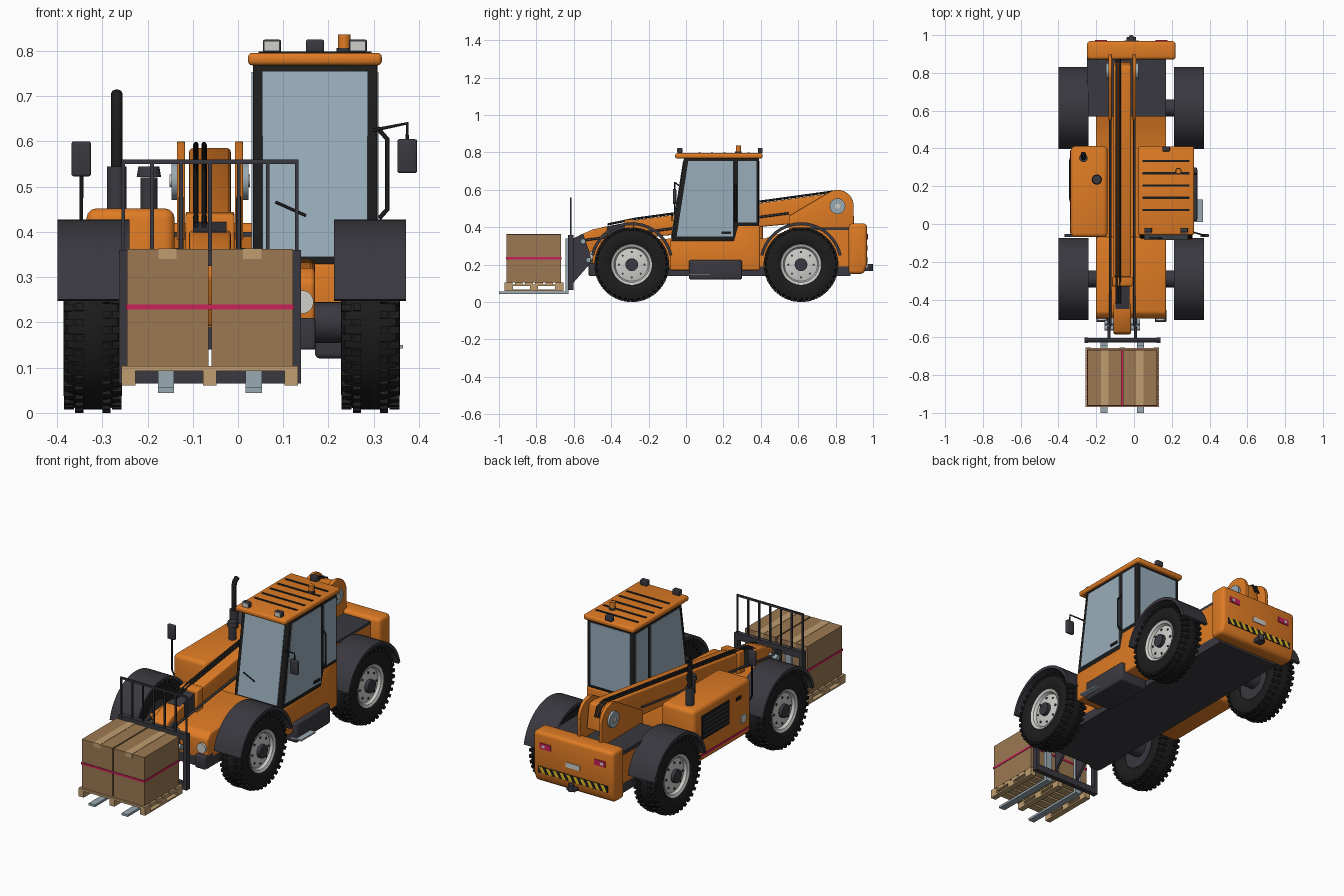
import bpy, bmesh, math
from mathutils import Matrix, Vector

cube = bpy.data.objects.get("Cube")
if cube:
    bpy.data.objects.remove(cube, do_unlink=True)

MID = -0.014           # centre line of the vehicle
BOOM = -0.062          # centre line of boom and load


def material(name, r, g, b):
    m = bpy.data.materials.new(name)
    m.use_nodes = True
    m.diffuse_color = (r, g, b, 1)
    m.node_tree.nodes["Principled BSDF"].inputs["Base Color"].default_value = (r, g, b, 1)
    return m


orange = material("orange paint", .74, .2, .018)
charcoal = material("charcoal plastic", .042, .04, .05)
black = material("black rubber", .012, .012, .012)
glass = material("blue grey glass", .32, .42, .5)
white = material("pale grey rim", .62, .62, .6)
steel = material("steel", .32, .4, .45)
card = material("cardboard", .33, .19, .085)
wood = material("pale wood", .52, .34, .16)
red = material("crimson", .6, .015, .1)
yellow = material("yellow", .85, .55, .02)


def finish(name, bm, mat, bevel=0.0):
    bmesh.ops.recalc_face_normals(bm, faces=bm.faces)
    if bevel:
        edges = [e for e in bm.edges if e.is_manifold and e.calc_face_angle() > .4]
        bmesh.ops.bevel(bm, geom=edges, offset=bevel, segments=3, profile=.5,
                        affect='EDGES', clamp_overlap=True)
    mesh = bpy.data.meshes.new(name)
    bm.to_mesh(mesh)
    bm.free()
    mesh.materials.append(mat)
    mesh.shade_smooth()
    mesh.set_sharp_from_angle(angle=math.radians(35))
    ob = bpy.data.objects.new(name, mesh)
    bpy.context.collection.objects.link(ob)
    return ob


def prism(name, x0, x1, points, mat, bevel=0.0):
    """Side profile of (y, z) points, drawn out from x0 to x1."""
    bm = bmesh.new()
    face = bm.faces.new([bm.verts.new((x0, y, z)) for y, z in points])
    out = bmesh.ops.extrude_face_region(bm, geom=[face])["geom"]
    bmesh.ops.translate(bm, vec=(x1 - x0, 0, 0),
                        verts=[v for v in out if isinstance(v, bmesh.types.BMVert)])
    return finish(name, bm, mat, bevel)


def box(name, x0, x1, y0, y1, z0, z1, mat, bevel=0.0):
    return prism(name, x0, x1, [(y0, z0), (y1, z0), (y1, z1), (y0, z1)], mat, bevel)


def cylinder(name, centre, r, depth, axis, mat, top=None, sides=24):
    bm = bmesh.new()
    turn = Vector((0, 0, 1)).rotation_difference(Vector(axis)).to_matrix().to_4x4()
    bmesh.ops.create_cone(bm, cap_ends=True, segments=sides, radius1=r, depth=depth,
                          radius2=r if top is None else top,
                          matrix=Matrix.Translation(centre) @ turn)
    return finish(name, bm, mat)


def tube(name, points, r, mat):
    curve = bpy.data.curves.new(name, 'CURVE')
    curve.dimensions = '3D'
    curve.bevel_depth, curve.bevel_resolution, curve.use_fill_caps = r, 2, True
    spline = curve.splines.new('POLY')
    spline.points.add(len(points) - 1)
    for p, co in zip(spline.points, points):
        p.co = (*co, 1)
    curve.materials.append(mat)
    ob = bpy.data.objects.new(name, curve)
    bpy.context.collection.objects.link(ob)


def lathe(name, profile, centre, mat):
    """Spin (x, radius) points round a sideways axle."""
    bm = bmesh.new()
    vs = [bm.verts.new((x, 0, r)) for x, r in profile]
    es = [bm.edges.new(pair) for pair in zip(vs, vs[1:])]
    bmesh.ops.spin(bm, geom=vs + es, axis=(1, 0, 0), cent=(0, 0, 0),
                   angle=math.tau, steps=48, use_duplicate=False)
    bmesh.ops.remove_doubles(bm, verts=bm.verts, dist=.0001)
    bmesh.ops.translate(bm, verts=bm.verts, vec=centre)
    return finish(name, bm, mat)


def arc(cy, cz, r, a0, a1, n):
    steps = [math.radians(a0 + (a1 - a0) * i / n) for i in range(n + 1)]
    return [(cy + r * math.cos(a), cz + r * math.sin(a)) for a in steps]


# Wheels, axles and fenders
def wheel(label, side, y):
    c = Vector((MID + side * .307, y, .2))
    half = [(.05, .105), (.061, .12), (.065, .16), (.056, .184), (.03, .192)]
    lathe(label + "_tyre", half + [(-x, r) for x, r in reversed(half)], c, black)
    rim = [(.05, .112), (.056, .108), (.05, .095), (.036, .088), (.044, .05), (.044, 0)]
    lathe(label + "_rim", [(side * x, r) for x, r in rim], c, white)
    lathe(label + "_rim_back", [(-side * .04, .112), (-side * .04, 0)], c, charcoal)
    cylinder(label + "_hub", c + Vector((side * .05, 0, 0)), .034, .025, (1, 0, 0), charcoal)
    for i in range(8):
        a = math.tau * i / 8
        cylinder(label + "_bolt", c + Vector((side * .04, .068 * math.cos(a), .068 * math.sin(a))),
                 .006, .008, (1, 0, 0), charcoal, sides=8)
    bm = bmesh.new()
    count = 36
    for i in range(count):
        for off, r, w in ((-.053, .184, .022), (-.03, .192, .018), (.03, .192, .018), (.053, .184, .022)):
            turn = Matrix.Rotation(math.tau * (i + (off > 0) / 2) / count, 4, 'X')
            bmesh.ops.create_cube(bm, size=1, matrix=Matrix.Translation(c) @ turn
                                  @ Matrix.Translation((off, 0, r)) @ Matrix.Diagonal((w, .016, .016, 1)))
    finish(label + "_lugs", bm, black)
    inner, outer = MID + side * .226, MID + side * .385
    prism(label + "_fender", inner, outer,
          arc(y, .205, .222, 12, 168, 20) + arc(y, .205, .206, 168, 12, 20), charcoal)


for y, end in ((-.29, "front"), (.615, "rear")):
    for side, name in ((1, "left"), (-1, "right")):
        wheel(end + "_" + name, side, y)
    cylinder(end + "_axle", (MID, y, .2), .045, .56, (1, 0, 0), charcoal)

# Chassis
box("underbody", -.2, .17, -.5, .88, .14, .19, charcoal)
prism("front_chassis", -.2, .17, [(-.5, .18), (-.5, .29), (-.47, .32), (-.07, .34), (-.07, .18)], orange, .01)
prism("mid_chassis", -.2, .17, [(-.08, .18), (-.08, .32), (.42, .34), (.57, .39), (.57, .18)], orange)
box("rear_chassis", -.2, .17, .56, .88, .18, .385, orange)
box("rear_deck", -.25, .17, .57, .89, .38, .4, charcoal)
for side in (-1, 1):
    cylinder("headlight", (MID + side * .155, -.502, .245), .026, .02, (0, 1, 0), white)
    box("front_bumper_foot", MID + side * .155 - .03, MID + side * .155 + .03, -.52, -.45, .14, .21, charcoal, .006)

# Counterweight with rear markings
prism("counterweight", MID - .235, MID + .235,
      [(.87, .15), (.95, .15), (.968, .2), (.968, .42), (.87, .42)], orange, .018)
for side in (-1, 1):
    x = MID + side * .16
    box("tail_light", x - .032, x + .032, .965, .973, .335, .365, red)
    box("tail_light_lens", x + side * .012 - .009, x + side * .012 + .009, .965, .974, .343, .357, white)
box("rear_plate", MID - .04, MID + .04, .965, .972, .277, .303, white)
box("hazard_board", MID - .205, MID + .205, .965, .97, .205, .24, black)
for i in range(10):
    x = MID - .2 + i * .04
    bm = bmesh.new()
    bm.faces.new([bm.verts.new((x + dx, .9715, z)) for dx, z in
                  ((0, .207), (.02, .207), (.038, .238), (.018, .238))])
    finish("hazard_stripe", bm, yellow)
box("hitch", MID - .025, MID + .025, .95, .99, .165, .185, charcoal, .004)
cylinder("hitch_pin", (MID, .985, .185), .015, .035, (0, 0, 1), charcoal)

# Engine housing on the right
box("engine_hood", -.335, -.14, -.07, .412, .16, .452, orange, .022)
box("engine_grille", -.341, -.33, .12, .35, .28, .405, black)
for i in range(5):
    z = .297 + i * .022
    box("grille_slat", -.344, -.34, .13, .34, z, z + .008, charcoal)
box("hood_latch", -.34, -.33, .02, .06, .375, .392, black)
box("filler_plate", -.34, -.33, -.02, .02, .24, .28, white)
box("side_stripe", -.338, -.33, -.05, .39, .19, .202, red)
cylinder("exhaust_muffler", (-.268, .35, .49), .022, .11, (0, 0, 1), charcoal)
tube("exhaust_pipe", [(-.268, .35, .5), (-.268, .35, .675), (-.268, .357, .692), (-.268, .375, .705)], .013, black)
cylinder("air_cleaner_stem", (-.197, .235, .48), .019, .08, (0, 0, 1), charcoal)
cylinder("air_cleaner_cap", (-.197, .235, .533), .027, .024, (0, 0, 1), charcoal, top=.023)
tube("right_mirror_stalk", [(-.33, -.06, .33), (-.346, -.06, .36), (-.346, -.06, .54)], .004, black)
box("right_mirror", -.368, -.325, -.07, -.052, .523, .6, charcoal, .005)

# Cab on the left
prism("cab_base", .03, .31, [(-.085, .17), (-.085, .33), (.255, .33), (.275, .41), (.395, .41), (.395, .17)], orange, .008)
prism("cab_frame", .033, .308, [(-.08, .325), (-.01, .775), (.39, .775), (.39, .325)], black, .005)
prism("windscreen", .054, .286, [(-.081, .345), (-.016, .755), (0, .755), (-.06, .345)], glass)
box("rear_window", .054, .286, .38, .393, .425, .755, glass)
for x, name in ((.304, "outer"), (.03, "inner")):
    prism(name + "_door_glass", x, x + .007, [(-.05, .35), (.012, .753), (.252, .753), (.252, .35)], glass)
    prism(name + "_quarter_glass", x, x + .007, [(.278, .425), (.278, .753), (.376, .753), (.376, .425)], glass)
box("cab_roof", .022, .318, -.058, .41, .768, .796, orange, .01)
for i in range(5):
    y = .074 + i * .065
    box("roof_slot", .045, .295, y - .006, y + .006, .79, .799, black)
for x in (.075, .265):
    box("roof_lamp", x - .02, x + .02, -.045, -.02, .797, .825, charcoal, .004)
    box("roof_lamp_lens", x - .017, x + .017, -.049, -.043, .8, .822, white)
box("rear_roof_lamp", .15, .19, .385, .41, .797, .825, charcoal, .004)
cylinder("beacon_base", (.235, .28, .8), .017, .012, (0, 0, 1), charcoal)
cylinder("beacon", (.235, .28, .82), .014, .032, (0, 0, 1), orange)
tube("wiper", [(.083, -.073, .466), (.15, -.076, .436)], .003, black)
box("door_handle", .308, .317, .19, .24, .365, .378, black)
tube("grab_rail", [(.308, .265, .63), (.33, .265, .605), (.33, .265, .45), (.312, .265, .43)], .005, black)
tube("left_mirror_arm", [(.3, -.04, .625), (.374, -.06, .64), (.374, -.06, .6)], .004, black)
box("left_mirror", .352, .396, -.07, -.052, .53, .605, charcoal, .005)
box("step_box", .17, .335, .015, .3, .12, .225, charcoal, .012)
box("step_plate", .3, .365, .01, .13, .142, .15, steel)

# Lift boom
prism("outer_boom", BOOM - .046, BOOM + .046, [(.86, .45), (.84, .58), (.8, .585), (-.28, .437), (-.28, .34), (.7, .43)], orange, .008)
prism("boom_collar", BOOM - .054, BOOM + .054, [(-.28, .33), (-.28, .445), (-.33, .438), (-.33, .325)], orange, .005)
prism("inner_boom", BOOM - .037, BOOM + .037, [(-.3, .34), (-.3, .428), (-.45, .4), (-.45, .315)], charcoal)
prism("boom_head", BOOM - .046, BOOM + .046,
      [(-.42, .405), (-.5, .388), (-.575, .355), (-.585, .3), (-.535, .19), (-.48, .21), (-.46, .31), (-.42, .32)], orange, .008)
cheek = arc(.81, .513, .087, -10, 115, 12) + [(.55, .46), (.55, .36), (.9, .36)]
for side in (-1, 1):
    x = BOOM + side * .064
    prism("boom_cheek", x - .009, x + .009, cheek, orange, .003)
    cylinder("pivot_cap", (x + side * .014, .81, .513), .042, .014, (1, 0, 0), steel)
    cylinder("pivot_bolt", (x + side * .022, .81, .513), .014, .006, (1, 0, 0), white)
    tube("side_pipe", [(x, .55, .475), (x, -.25, .37), (x, -.55, .33)], .006, charcoal)
    tube("hose", [(BOOM - .022 + side * .009, y, z) for y, z in
                  ((.87, .53), (.85, .575), (.8, .593), (-.27, .446), (-.42, .415))], .006, black)
for y, z in ((-.55, .325), (-.52, .225)):
    cylinder("head_pin", (BOOM, y, z), .014, .19, (1, 0, 0), steel)

# Fork carriage
for side in (-1, 1):
    x = BOOM + side * .07
    prism("carriage_bracket", x - .007, x + .007, [(-.605, .1), (-.605, .34), (-.55, .365), (-.5, .22)], charcoal)
    x = BOOM + side * .191
    box("carriage_upright", x - .01, x + .01, -.63, -.602, .065, .36, charcoal)
    x = BOOM + side * .097
    box("fork", x - .018, x + .018, -1, -.63, .044, .056, steel)
    box("fork_shank", x - .018, x + .018, -.645, -.628, .044, .34, steel)
for z in (.065, .325):
    box("carriage_bar", BOOM - .201, BOOM + .201, -.628, -.603, z, z + .035, charcoal)
for i in range(7):
    x = BOOM + (i - 3) * .064
    box("backrest_bar", x - .004, x + .004, -.621, -.613, .34, .555, charcoal)
box("backrest_top", BOOM - .196, BOOM + .196, -.621, -.613, .55, .56, charcoal)

# Pallet and boxes
for i in (-1, 0, 1):
    x = BOOM + i * .18
    box("pallet_runner", x - .015, x + .015, -.97, -.655, .06, .068, wood)
    box("pallet_stringer", x - .015, x + .015, -.97, -.655, .085, .094, wood)
    for y in (-.97, -.835, -.7):
        box("pallet_block", x - .015, x + .015, y, y + .045, .066, .088, wood)
for i in range(6):
    y = -.97 + i * .0545
    box("pallet_board", BOOM - .195, BOOM + .195, y, y + .042, .093, .104, wood)
for side in (-1, 1):
    x = BOOM + side * .0935
    box("carton", x - .09, x + .09, -.96, -.668, .104, .362, card)
    box("carton_tape", x - .02, x + .02, -.961, -.667, .34, .3635, wood)
box("load_strap", BOOM - .186, BOOM + .186, -.963, -.665, .229, .24, red)
